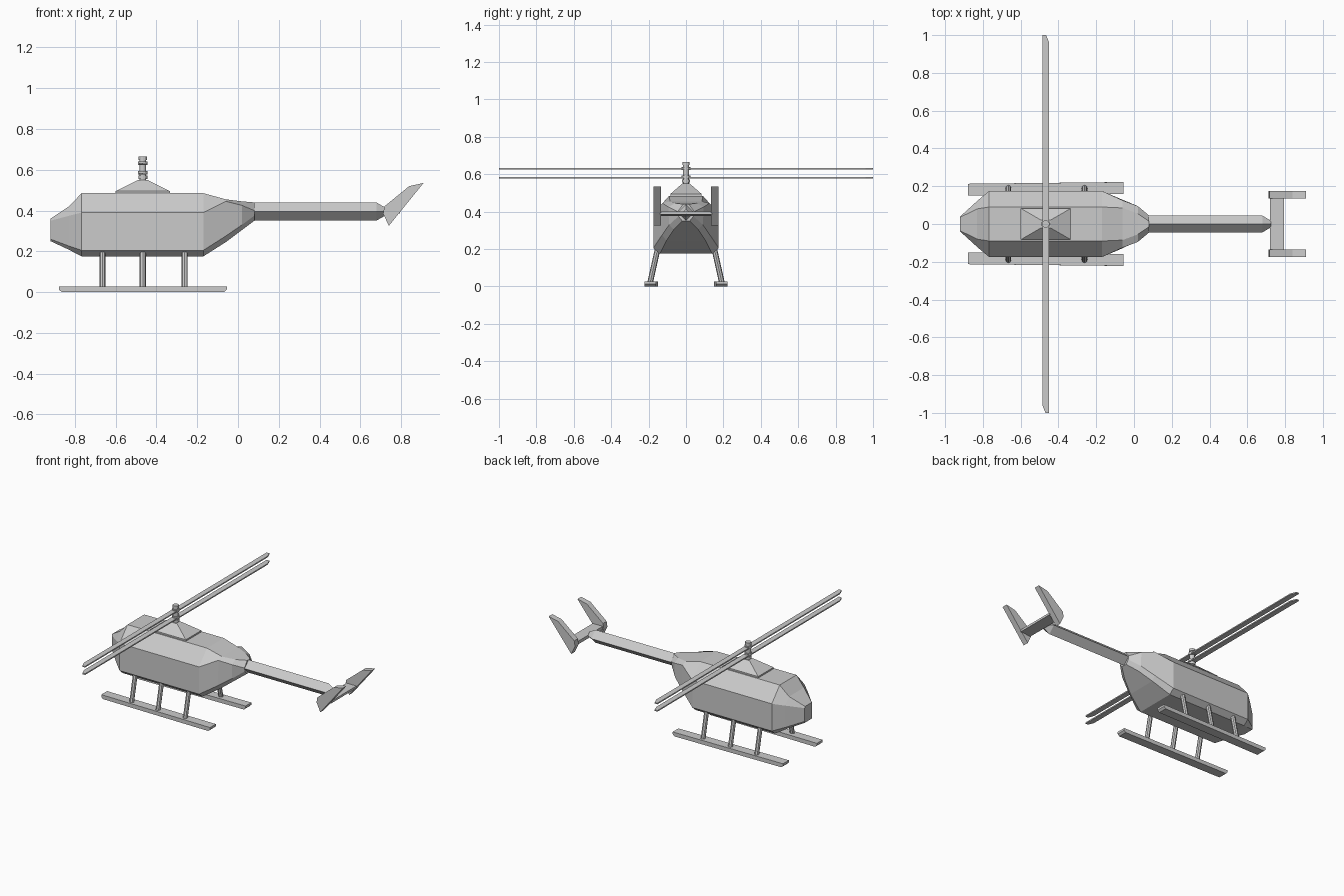
import bpy, bmesh
from mathutils import Vector

cube = bpy.data.objects.get("Cube")
if cube:
    bpy.data.objects.remove(cube, do_unlink=True)

grey = bpy.data.materials.new("plain grey")
grey.use_nodes = True
grey.diffuse_color = (0.6, 0.6, 0.6, 1)
grey.node_tree.nodes["Principled BSDF"].inputs["Base Color"].default_value = grey.diffuse_color

MAST_X = -0.467


def loft(name, rings):
    """Skin a list of equal-length closed rings and cap both ends."""
    bm = bmesh.new()
    loops = [[bm.verts.new(p) for p in ring] for ring in rings]
    for a, b in zip(loops, loops[1:]):
        for i in range(len(a)):
            j = (i + 1) % len(a)
            bm.faces.new((a[i], a[j], b[j], b[i]))
    bm.faces.new(loops[0][::-1])
    bm.faces.new(loops[-1])
    bmesh.ops.recalc_face_normals(bm, faces=bm.faces)
    mesh = bpy.data.meshes.new(name)
    bm.to_mesh(mesh)
    bm.free()
    mesh.materials.append(grey)
    obj = bpy.data.objects.new(name, mesh)
    bpy.context.collection.objects.link(obj)
    return obj


def tube(name, start, end, radius, sides=8):
    """Straight round bar between two points."""
    start, end = Vector(start), Vector(end)
    bpy.ops.mesh.primitive_cylinder_add(vertices=sides, radius=radius,
                                        depth=(end - start).length, location=(start + end) / 2)
    obj = bpy.context.object
    obj.name = name
    obj.rotation_euler = (end - start).to_track_quat('Z', 'Y').to_euler()
    obj.data.materials.append(grey)
    return obj


def rect(x, y, hx, hy, z):
    return [(x - hx, y - hy, z), (x + hx, y - hy, z), (x + hx, y + hy, z), (x - hx, y + hy, z)]


# Fuselage: half sections (y, z) from belly to roof, mirrored across y
full = [(0.14, 0.175), (0.175, 0.205), (0.175, 0.39), (0.09, 0.485)]
sections = [
    (-0.92, [(0.036, 0.25), (0.04, 0.26), (0.04, 0.35), (0.036, 0.36)]),
    (-0.83, [(0.095, 0.208), (0.122, 0.226), (0.122, 0.374), (0.08, 0.42)]),
    (-0.767, full),
    (-0.17, full),
    (-0.06, [(0.105, 0.245), (0.128, 0.275), (0.125, 0.445), (0.085, 0.455)]),
    (0.02, [(0.065, 0.305), (0.09, 0.33), (0.095, 0.425), (0.055, 0.445)]),
    (0.08, [(0.02, 0.35), (0.04, 0.375), (0.045, 0.40), (0.015, 0.44)]),
]
loft("fuselage", [[(x, y, z) for y, z in half] + [(x, -y, z) for y, z in half[::-1]]
                  for x, half in sections])

# Tail boom: diamond section with a tapered tip
loft("tail_boom", [[(x, 0, zc - r), (x, r, zc), (x, 0, zc + r), (x, -r, zc)]
                   for x, r, zc in [(0.05, 0.044, 0.395), (0.68, 0.044, 0.395), (0.725, 0.018, 0.395)]])

# Stabiliser and twin fins
loft("stabiliser", [[(0.72, y, 0.378), (0.795, y, 0.385), (0.795, y, 0.40), (0.72, y, 0.40)]
                    for y in (-0.14, 0.14)])
fin = [(0.712, 0.385), (0.74, 0.325), (0.91, 0.535), (0.84, 0.52), (0.718, 0.42)]
for side, s in (("left", 1), ("right", -1)):
    loft("fin_" + side, [[(x, s * y, z) for x, z in fin] for y in (0.135, 0.174)])

# Rotor fairing on the roof
loft("rotor_fairing", [rect(MAST_X, 0, 0.133, 0.083, 0.475), rect(MAST_X, 0, 0.133, 0.083, 0.495),
                       rect(MAST_X, 0, 0.024, 0.02, 0.55)])

# Mast with collars and cap
tube("mast", (MAST_X, 0, 0.54), (MAST_X, 0, 0.655), 0.016, 12)
for name, z, r in (("lower_collar", 0.563, 0.022), ("lower_hub", 0.585, 0.024),
                   ("upper_hub", 0.632, 0.024), ("mast_cap", 0.657, 0.02)):
    tube(name, (MAST_X, 0, z - 0.008), (MAST_X, 0, z + 0.008), r, 12)

# Two stacked rotor blades with clipped tips
half_blade = [(0.018, -0.95), (0.018, 0.96), (0.002, 1.0), (-0.018, 1.0)]
outline = half_blade[1:] + [(-x, -y) for x, y in half_blade[1:]]
for name, z in (("lower_rotor", 0.58), ("upper_rotor", 0.63)):
    loft(name, [[(MAST_X + x, y, z + dz) for x, y in outline] for dz in (-0.004, 0.004)])

# Skids and their struts
for side, s in (("left", 1), ("right", -1)):
    loft("skid_" + side, [[(x0, s * 0.15, z), (x1, s * 0.16, z), (x1, s * 0.222, z), (x0, s * 0.213, z)]
                          for x0, x1, z in ((-0.865, -0.068, 0.0), (-0.878, -0.055, 0.012),
                                            (-0.878, -0.055, 0.027))])
    for place, x in (("front", -0.665), ("middle", MAST_X), ("rear", -0.262)):
        tube(f"strut_{place}_{side}", (x, s * 0.145, 0.23), (x, s * 0.193, 0.015), 0.015)
